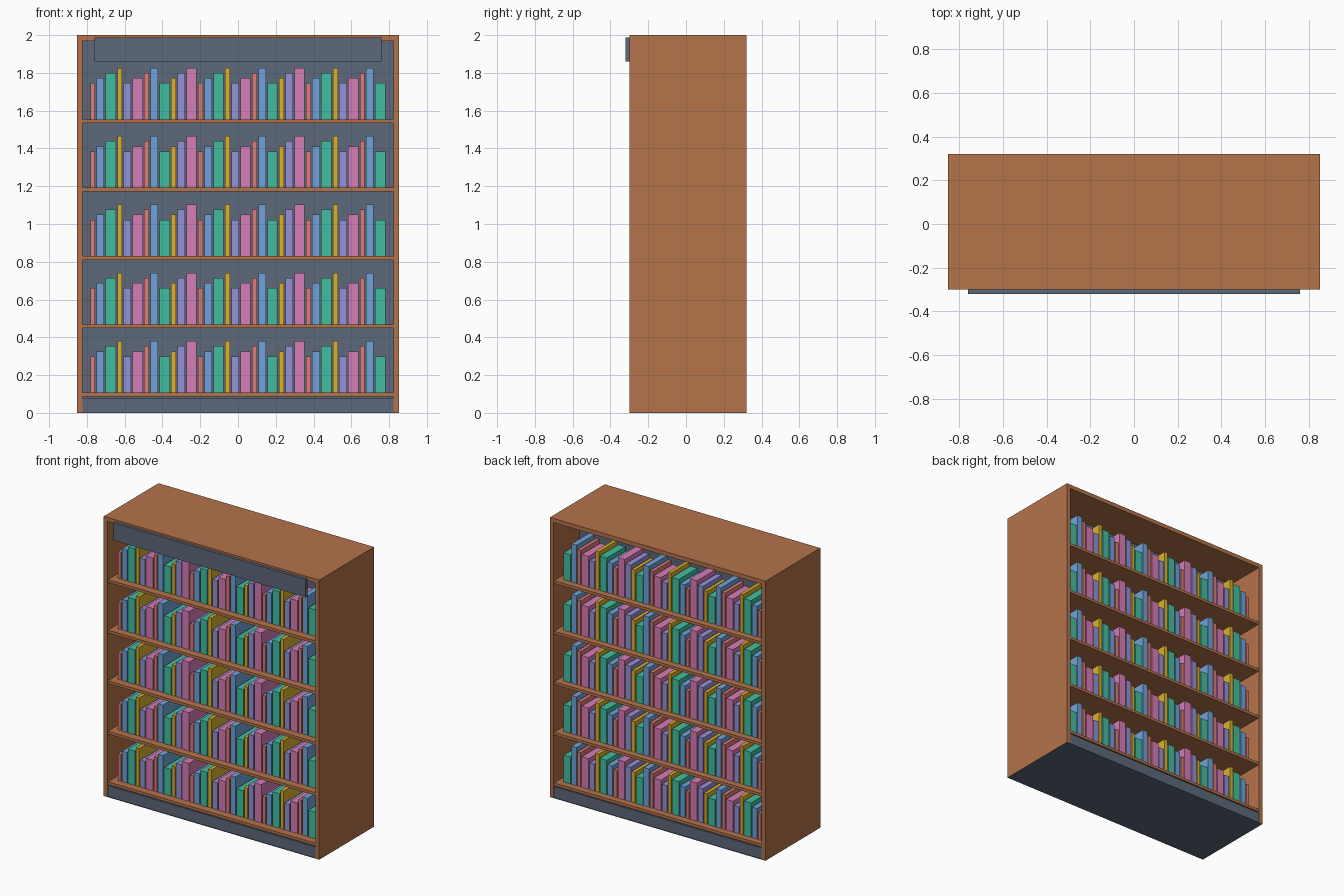
import bpy, bmesh
from mathutils import Matrix, Vector

if "Cube" in bpy.data.objects:
    bpy.data.objects.remove(bpy.data.objects["Cube"])


def material(name, rgb):
    m = bpy.data.materials.new(name)
    m.diffuse_color = [((c / 255 + 0.055) / 1.055) ** 2.4 for c in rgb] + [1]
    m.use_nodes = True
    m.node_tree.nodes["Principled BSDF"].inputs["Base Color"].default_value = m.diffuse_color
    return m


def add_box(bm, lo, hi, mat=0):
    lo, hi = Vector(lo), Vector(hi)
    mtx = Matrix.Translation((lo + hi) / 2) @ Matrix.Diagonal((*(hi - lo), 1))
    for v in bmesh.ops.create_cube(bm, size=1, matrix=mtx)["verts"]:
        for f in v.link_faces:
            f.material_index = mat


def finish(name, bm, mats):
    mesh = bpy.data.meshes.new(name)
    bm.to_mesh(mesh)
    bm.free()
    for m in mats:
        mesh.materials.append(m)
    obj = bpy.data.objects.new(name, mesh)
    bpy.context.collection.objects.link(obj)
    return obj


def box(name, lo, hi, mat):
    bm = bmesh.new()
    add_box(bm, lo, hi)
    return finish(name, bm, [mat])


wood = material("wood", (180, 115, 74))
slate = material("slate", (92, 104, 122))
covers = [material("cover_" + n, c) for n, c in (
    ("red", (222, 125, 120)), ("blue", (112, 163, 216)), ("teal", (66, 190, 160)),
    ("yellow", (220, 178, 45)), ("purple", (150, 145, 215)), ("pink", (214, 125, 182)))]

W, T = 0.853, 0.03            # half width, panel thickness
FRONT, BACK = -0.30, 0.32
IN = W - T

# Carcass: sides and top
for side, a, b in (("left", -W, -IN), ("right", IN, W)):
    box(side + "_side_panel", (a, FRONT, 0.002), (b, BACK, 2.0), wood)
box("top_panel", (-IN, FRONT, 1.97), (IN, BACK, 2.0), wood)

# Dark base, floor plate, central divider and blank header board
box("floor_plate", (-W, FRONT, 0), (W, BACK, 0.002), slate)
box("base", (-IN, FRONT + 0.005, 0.002), (IN, BACK - 0.005, 0.08), slate)
box("centre_divider", (-IN, 0.0, 0.08), (IN, 0.027, 1.97), slate)
box("header_board", (-0.76, -0.32, 1.86), (0.76, FRONT, 1.987), slate)

# Shelves, each with a front and a back row of books
WIDTHS = (0.025, 0.04, 0.055)
HEIGHTS = (0.192, 0.219, 0.246, 0.273)
GAP = 0.0076
for s in range(5):
    z = 0.107 + 0.3617 * s
    box(f"shelf_{s + 1}", (-IN, FRONT + 0.005, z - 0.02), (IN, BACK - 0.005, z), wood)
    for row, y0, y1 in (("front", -0.24, -0.03), ("back", 0.057, 0.267)):
        bm = bmesh.new()
        x = -0.782
        for i in range(33):
            w = WIDTHS[i % 3]
            add_box(bm, (x, y0, z), (x + w, y1, z + HEIGHTS[i % 4]), i % 6)
            x += w + GAP
        finish(f"books_{row}_{s + 1}", bm, covers)
